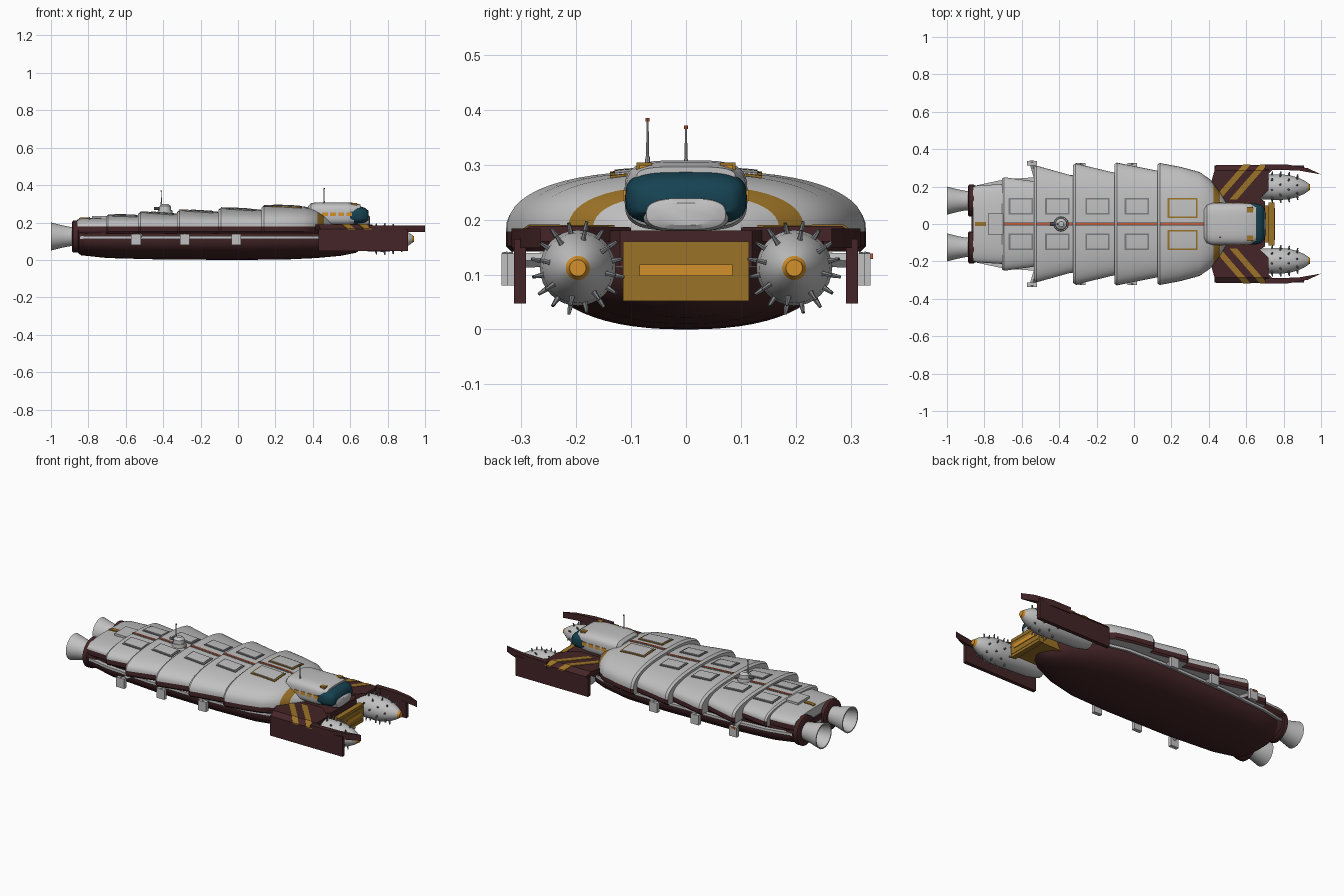
import bpy, math
from mathutils import Vector, Matrix

cube = bpy.data.objects.get("Cube")
if cube:
    bpy.data.objects.remove(cube)


def material(name, r, g, b):
    m = bpy.data.materials.new(name)
    m.use_nodes = True
    m.diffuse_color = (r, g, b, 1)
    m.node_tree.nodes["Principled BSDF"].inputs["Base Color"].default_value = (r, g, b, 1)
    return m


GREY = material("light grey armour", .53, .53, .53)
RED = material("dark maroon", .058, .018, .02)
GOLD = material("ochre", .33, .17, .02)
AMBER = material("amber", .65, .28, .025)
TEAL = material("teal glass", .008, .055, .085)
ORANGE = material("signal orange", .6, .11, .04)
STEEL = material("steel", .2, .21, .22)


def build(name, verts, faces, mats, rule=None, angle=35):
    me = bpy.data.meshes.new(name)
    me.from_pydata([tuple(v) for v in verts], [], faces)
    for m in mats:
        me.materials.append(m)
    bm_fix(me)
    for p in me.polygons:
        p.use_smooth = True
        if rule:
            p.material_index = rule(p.center, p.normal)
    me.set_sharp_from_angle(angle=math.radians(angle))
    ob = bpy.data.objects.new(name, me)
    bpy.context.collection.objects.link(ob)
    return ob


def bm_fix(me):
    import bmesh
    bm = bmesh.new()
    bm.from_mesh(me)
    bmesh.ops.recalc_face_normals(bm, faces=bm.faces)
    bm.to_mesh(me)
    bm.free()


def loft(name, rings, mats, rule=None, angle=35, cap=True):
    n = len(rings[0])
    verts = [v for r in rings for v in r]
    faces = [(i * n + j, i * n + (j + 1) % n, (i + 1) * n + (j + 1) % n, (i + 1) * n + j)
             for i in range(len(rings) - 1) for j in range(n)]
    if cap:
        faces += [tuple(range(n)), tuple(range(len(verts) - n, len(verts)))]
    return build(name, verts, faces, mats, rule, angle)


def power(v, e):
    return math.copysign(abs(v) ** e, v)


def oval(x, w, z0, z1, e, n=40):
    """Rounded box section facing along x."""
    return [(x, w * power(math.cos(a), e), (z0 + z1) / 2 + (z1 - z0) / 2 * power(math.sin(a), e))
            for a in (2 * math.pi * k / n for k in range(n))]


def arch(x, w, z0, h, e, n=28):
    """Half section that rises (or sinks) from z0 to h."""
    return [(x, w * power(math.cos(math.pi * k / n), e), z0 + (h - z0) * math.sin(math.pi * k / n) ** e)
            for k in range(n + 1)]


def box(name, x0, x1, y0, y1, z0, z1, mat):
    return prism(name, [(x0, y0), (x1, y0), (x1, y1), (x0, y1)], z0, z1, mat)


def prism(name, pts, z0, z1, mat):
    return loft(name, [[(x, y, z) for x, y in pts] for z in (z0, z1)], [mat])


def turned(name, profile, y, z, mats, rule=None, cap=True, n=32):
    rings = [[(x, y + r * math.cos(2 * math.pi * k / n), z + r * math.sin(2 * math.pi * k / n))
              for k in range(n)] for x, r in profile]
    return loft(name, rings, mats, rule, cap=cap)


def rod(name, p, q, r0, r1, mat, n=8):
    p, q = Vector(p), Vector(q)
    rot = (q - p).to_track_quat('Z', 'Y')
    ring = [Vector((math.cos(2 * math.pi * k / n), math.sin(2 * math.pi * k / n), 0)) for k in range(n)]
    return loft(name, [[p + rot @ (v * r0) for v in ring], [q + rot @ (v * r1) for v in ring]], [mat])


# Overlapping armour plates: (x, half width, top height) from aft to fore
EDGE, EXP = .178, .8
PLATES = [
    [(-.86, .2, .215), (-.84, .205, .222), (-.68, .215, .226)],
    [(-.705, .243, .232), (-.695, .25, .24), (-.51, .225, .236)],
    [(-.535, .302, .246), (-.522, .312, .256), (-.30, .25, .243)],
    [(-.325, .315, .257), (-.312, .324, .267), (-.08, .268, .253)],
    [(-.105, .32, .268), (-.092, .328, .278), (.15, .28, .264)],
    [(.125, .318, .28), (.138, .326, .29), (.25, .305, .288), (.35, .278, .283),
     (.405, .24, .272), (.425, .215, .262), (.46, .17, .245), (.5, .1, .21)],
]


def plate_ring(x, w, h):
    skirt = [(x, w * .97, .142), (x, w, .152)]
    return skirt + arch(x, w, EDGE, h, EXP) + [(x, -w, .152), (x, -w * .97, .142)]


def plate_colour(c, n):
    if c.z < EDGE and c.z > .143:
        return 1
    return 2 if .425 < c.x < .46 and abs(c.y) > .05 else 0


for k, st in enumerate(PLATES):
    loft(f"armour_plate_{k + 1}", [plate_ring(*s) for s in st], [GREY, RED, GOLD], plate_colour, 30)


def surface(x, y):
    """Top of the armour at a point."""
    best = .15
    for st in PLATES:
        for (xa, wa, ha), (xb, wb, hb) in zip(st, st[1:]):
            if xa <= x <= xb:
                t = (x - xa) / (xb - xa)
                w, h = wa + (wb - wa) * t, ha + (hb - ha) * t
                u = min(1, abs(y) / w) ** (2 / EXP)
                best = max(best, EDGE + (h - EDGE) * (1 - u) ** (EXP / 2))
    return best


def patch(name, x0, x1, y0, y1, lift, mat, n=6):
    """Thin panel that follows the armour."""
    rings = []
    for i in range(n + 1):
        x = x0 + (x1 - x0) * i / n
        ys = [y0 + (y1 - y0) * j / n for j in range(n + 1)]
        top = [(x, y, surface(x, y) + lift) for y in ys]
        rings.append(top + [(x, y, z - lift - .004) for x, y, z in reversed(top)])
    return loft(name, rings, [mat])


# Hatches, side by side on each plate
HATCHES = [(-.67, -.54), (-.475, -.345), (-.26, -.13), (-.05, .08), (.18, .34)]
for k, (a, b) in enumerate(HATCHES):
    gold = k == 4
    for s in (-1, 1):
        y0, y1 = sorted((s * (.033 if gold else .052), s * .138))
        patch(f"hatch_frame_{k}", a, b, y0, y1, .004, GOLD if gold else STEEL)
        patch(f"hatch_panel_{k}", a + .009, b - .009, y0 + .008, y1 - .008, .007, GREY)

# Spine stripe and aft deck box
for a, b in zip((-.78, -.695, -.522, -.312, -.092, .138), (-.706, -.536, -.326, -.106, .124, .38)):
    patch("spine_stripe", a, b, -.005, .005, .004, ORANGE)
    patch("spine_channel", a, b, -.011, .011, .002, STEEL)
box("aft_deck_box", -.78, -.7, -.055, .055, .19, .236, GREY)
patch("aft_marker", -.85, -.79, -.012, .012, .005, GOLD)

# Lower hull, rim and dark core: (x, half width, keel height)
HULL = [(-.87, .17, .05), (-.84, .195, .025), (-.7, .225, .01), (-.4, .248, .002), (0, .255, 0),
        (.25, .245, .002), (.42, .205, .01), (.55, .145, .022), (.63, .085, .038), (.66, .03, .06)]
loft("lower_hull", [arch(x, w, .115, k, .88) for x, w, k in HULL], [RED])
for nm, grow, z0, z1, mat in (("hull_rim", .012, .113, .128, GREY), ("hull_core", -.012, .12, .16, RED)):
    side = [(x, w + grow) for x, w, k in HULL]
    prism(nm, side + [(x, -y) for x, y in reversed(side)], z0, z1, mat)

# Cabin and windshield
CABIN = [(.375, .085, .2, .288), (.39, .104, .185, .303), (.42, .112, .18, .308),
         (.58, .112, .18, .308), (.62, .109, .185, .305), (.655, .09, .25, .296)]
loft("cabin", [oval(x, w, a, b, .55) for x, w, a, b in CABIN], [GREY])
GLASS = [(.6, .111, .19, .291), (.65, .11, .19, .288), (.68, .103, .195, .278), (.698, .085, .205, .262)]
loft("windshield", [oval(x, w, a, b, .6) for x, w, a, b in GLASS], [TEAL], None, 50)
NOSE = [(.64, .08, .178, .245), (.685, .078, .178, .243), (.7, .072, .182, .238), (.706, .055, .19, .23)]
loft("cabin_nose", [oval(x, w, a, b, .7) for x, w, a, b in NOSE], [GREY])
for s in (-1, 1):
    for k in range(4):
        x = .45 + k * .043
        box("cabin_window", x, x + .03, s * .112 - .003, s * .112 + .003, .234, .254, AMBER)
    box("roof_lamp_frame", .605, .635, s * .076 - .014, s * .076 + .014, .282, .304, GOLD)
    box("roof_lamp", .632, .638, s * .076 - .009, s * .076 + .009, .287, .299, AMBER)

# Front deck under the cabin, with the bumper
prism("front_deck", [(.4, -.2), (.58, -.2), (.7, -.12), (.7, .12), (.58, .2), (.4, .2)], .115, .18, RED)
box("bumper_arm", .58, .725, -.1, .1, .06, .115, GOLD)
box("bumper", .72, .75, -.115, .115, .052, .16, GOLD)
box("bumper_strip", .748, .754, -.085, .085, .097, .118, AMBER)
for z in (.07, .142):
    box("bumper_groove", .748, .752, -.108, .108, z - .002, z + .002, GOLD)

for s in (-1, 1):
    # Wing top: a flat deck whose outer edge slopes down
    def wing_ring(y, x0, x1, top):
        return [(x0, s * y, .16), (x1, s * y, .16), (x1, s * y, top), (x0, s * y, top)]
    loft("wing_deck", [wing_ring(.1, .42, .63, .186), wing_ring(.18, .4, .72, .188),
                       wing_ring(.285, .43, .72, .188), wing_ring(.316, .44, .72, .166)], [RED])
    # Diagonal stripes on the wing
    for start in (.42, .51):
        def stripe_ring(y, z):
            x = start + (y - .13) * .87
            return [(x, s * y, z - .006), (x + .04, s * y, z - .006), (x + .04, s * y, z), (x, s * y, z)]
        loft("wing_stripe", [stripe_ring(.13, .190), stripe_ring(.286, .191), stripe_ring(.319, .168)], [GOLD])
    # Guard plate and long swept blade
    box("guard_plate", .43, .91, s * .302 - .011, s * .302 + .011, .047, .165, RED)
    prism("swept_blade", [(x, s * y) for x, y in
          ((.7, .25), (.74, .29), (.88, .286), (1, .265), (.93, .298), (.82, .318), (.7, .318))], .148, .184, RED)

    # Spiked drill
    cy, cz = s * .197, .112
    DRILL = [(.48, .045), (.55, .06), (.7, .066), (.78, .069), (.83, .064), (.875, .052),
             (.91, .036), (.93, .022), (.938, .016), (.942, .015)]
    turned("drill_body", DRILL, cy, cz, [GREY, AMBER], lambda c, n: int(c.x > .934))
    for row, (x, r) in enumerate(((.735, .066), (.78, .068), (.825, .064), (.87, .052))):
        for k in range(8):
            a = 2 * math.pi * (k + row % 2 / 2) / 8 + .2
            d = Vector((.25, math.cos(a), math.sin(a)))
            base = Vector((x, cy, cz)) + Vector((0, d.y, d.z)) * (r - .006)
            rod("drill_spike", base, base + d * .024, .006, .003, STEEL, 6)

    # Engines
    ey, ez = s * .125, .125
    turned("engine_collar", [(-.888, .076), (-.882, .086), (-.856, .086), (-.85, .08), (-.8, .075)], ey, ez, [RED])
    turned("engine_nozzle", [(-.85, .05), (-.9, .052), (-.94, .06), (-1, .075), (-1, .068),
                             (-.94, .053), (-.9, .04)], ey, ez, [GREY, STEEL],
           lambda c, n: int(c.x < -.89 and abs(c.x + .9) < .001))

    # Side outriggers
    for x, reach, sweep in ((-.545, .335, -.03), (-.285, .325, 0), (-.01, .325, 0)):
        rod("outrigger_arm", (x - sweep, s * .22, .128), (x, s * (reach - .01), .125), .013, .013, GREY, 4)
        box("outrigger_pod", x - .026, x + .026, s * (reach - .01) - .011, s * (reach - .01) + .011, .08, .138, GREY)
        rod("outrigger_cap", (x, s * (reach - .01), .13), (x, s * reach, .13), .012, .01, STEEL)
box("beacon", -.56, -.535, .325, .34, .128, .138, ORANGE)

# Sensor dome and antennas
rod("dome_base", (-.39, 0, .235), (-.39, 0, .268), .042, .038, GREY, 12)
rod("dome_body", (-.39, 0, .265), (-.39, 0, .288), .033, .03, GREY, 16)
rod("dome_top", (-.39, 0, .288), (-.39, 0, .3), .03, .014, GREY, 16)
rod("dome_barrel", (-.42, 0, .275), (-.45, 0, .275), .008, .008, STEEL)
for x, y, z0, z1 in ((-.41, 0, .285, .368), (.46, -.07, .29, .382)):
    rod("antenna_foot", (x, y, z0), (x, y, z0 + .025), .005, .004, GREY)
    rod("antenna_mast", (x, y, z0), (x, y, z1), .0028, .002, GREY)
    rod("antenna_tip", (x, y, z1 - .003), (x, y, z1 + .003), .004, .004, ORANGE)
